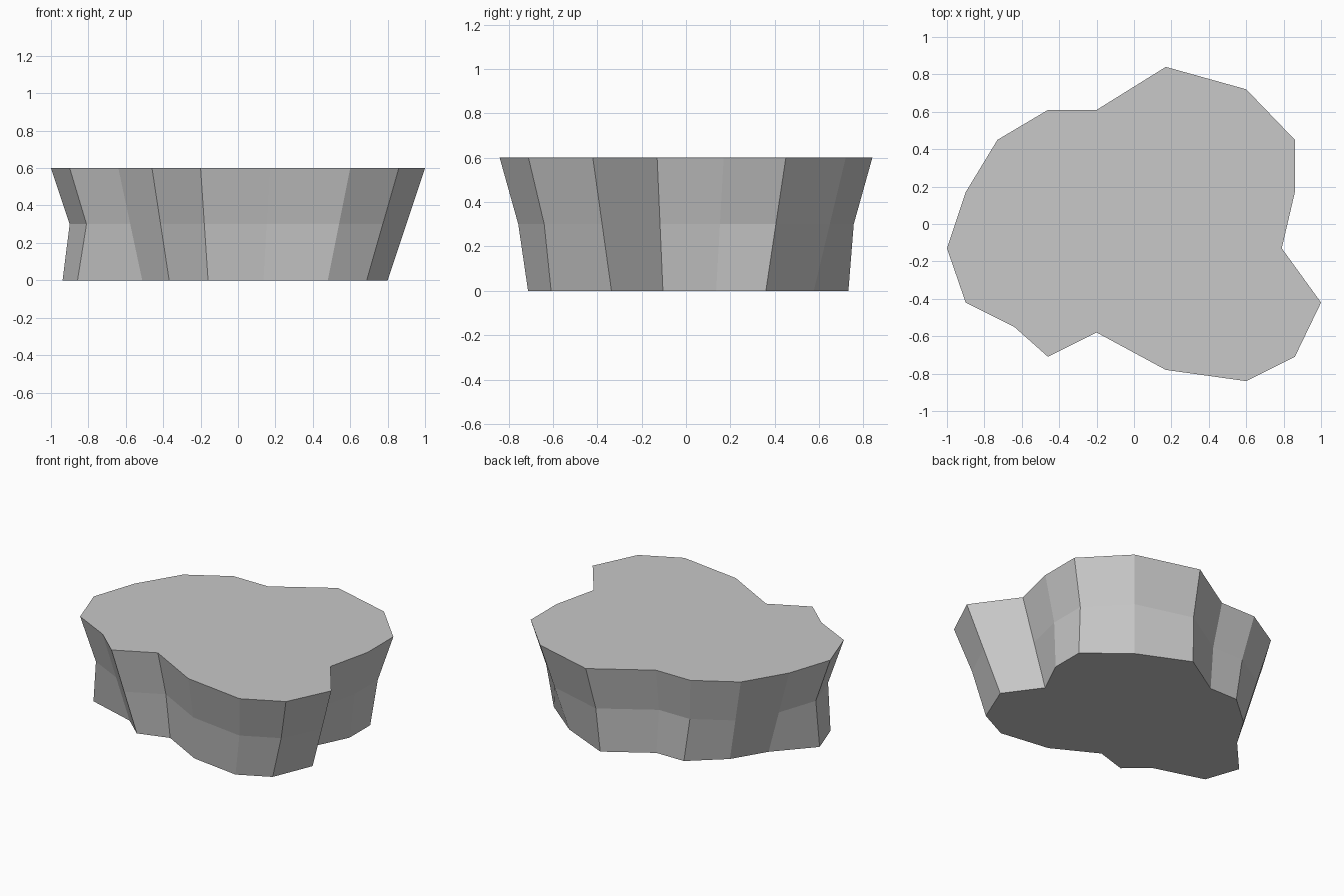
import bpy
import bmesh
from mathutils import Vector

default_cube = bpy.data.objects.get("Cube")
if default_cube:
    bpy.data.objects.remove(default_cube, do_unlink=True)

# Top outline, split into runs; each run has its own outward push at the foot
BACK_PUSH = Vector((0, 0.06))
RIGHT_PUSH = Vector((-0.138, 0))
FRONT_PUSH = Vector((0, -0.04))
LEFT_PUSH = Vector((0.06, 0))
NO_PUSH = Vector((0, 0))
runs = [
    (BACK_PUSH, [(0.17, 0.84), (-0.2, 0.61), (-0.46, 0.61)]),
    (NO_PUSH, [(-0.73, 0.45), (-0.9, 0.17)]),
    (RIGHT_PUSH, [(-1, -0.13), (-0.9, -0.42)]),
    (NO_PUSH, [(-0.64, -0.55), (-0.46, -0.71)]),
    (FRONT_PUSH, [(-0.2, -0.58), (0.17, -0.78), (0.6, -0.84), (0.86, -0.71)]),
    (NO_PUSH, [(1, -0.42), (0.79, -0.13)]),
    (LEFT_PUSH, [(0.86, 0.17), (0.86, 0.45)]),
    (NO_PUSH, [(0.6, 0.72)]),
]


def make_material(name, linear_rgb):
    material = bpy.data.materials.new(name)
    material.use_nodes = True
    colour = (*linear_rgb, 1)
    material.diffuse_color = colour
    shader = next(n for n in material.node_tree.nodes if n.type == "BSDF_PRINCIPLED")
    shader.inputs["Base Color"].default_value = colour
    return material


def make_ring(bm, height, scale, push_amount):
    """Add one ring of the outline, shrunk toward the middle and pushed outward."""
    ring = []
    for push, points in runs:
        for point in points:
            x, y = Vector(point) * scale + push * push_amount
            ring.append(bm.verts.new((x, y, height)))
    return ring


# Rock slab: foot, waist and rim rings, joined by walls and closed by flat caps
bm = bmesh.new()
foot = make_ring(bm, 0, 0.8, 1)
waist = make_ring(bm, 0.3, 0.9, 0)
rim = make_ring(bm, 0.6, 1, 0)
for lower, upper in ((foot, waist), (waist, rim)):
    for i in range(len(lower)):
        j = (i + 1) % len(lower)
        bm.faces.new((lower[i], lower[j], upper[j], upper[i]))
bm.faces.new(rim)
bm.faces.new(list(reversed(foot)))
bmesh.ops.recalc_face_normals(bm, faces=bm.faces)

mesh = bpy.data.meshes.new("rock_slab")
bm.to_mesh(mesh)
bm.free()
mesh.materials.append(make_material("stone grey", (0.58, 0.58, 0.58)))
rock_slab = bpy.data.objects.new("rock_slab", mesh)
bpy.context.collection.objects.link(rock_slab)
